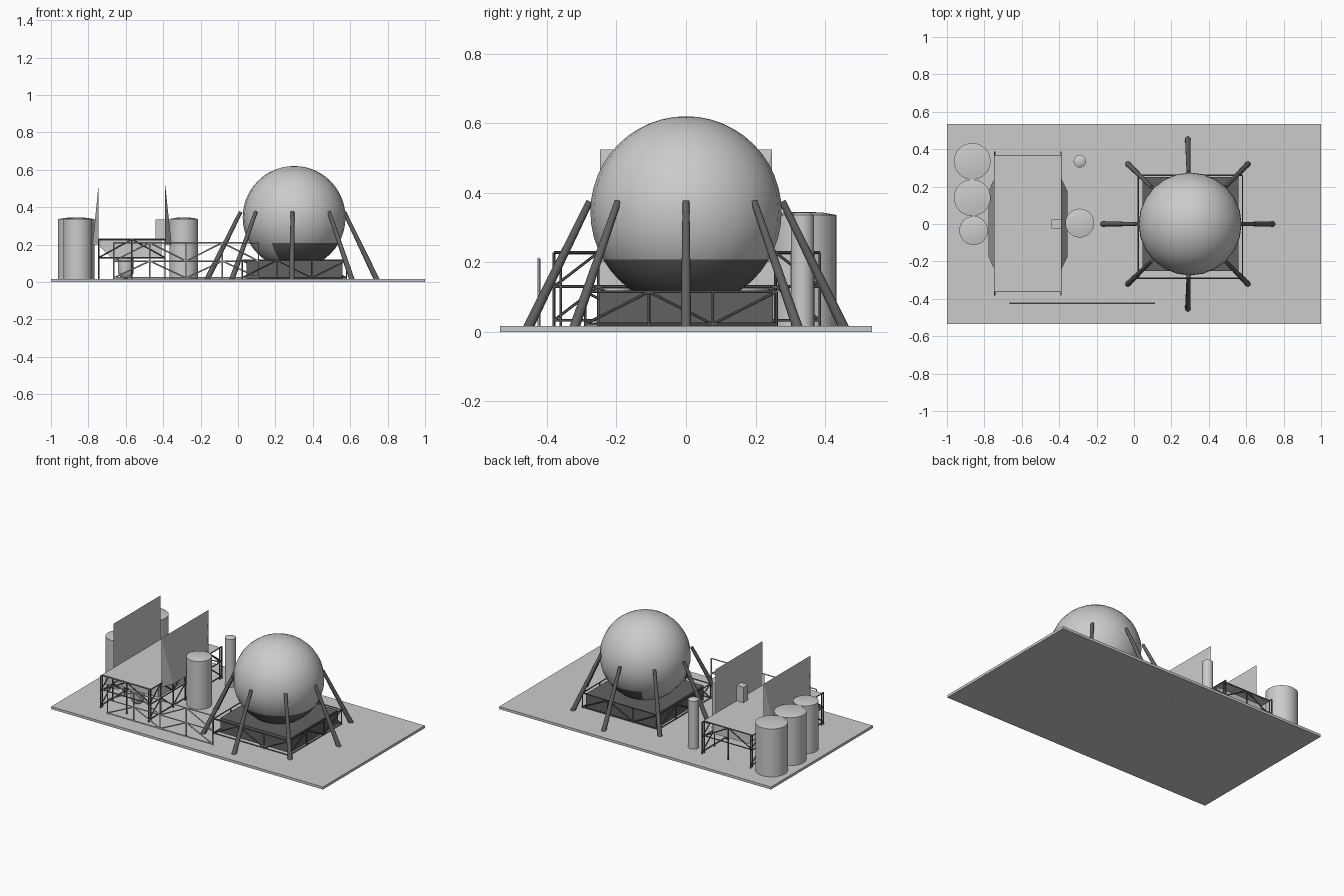
import bpy, bmesh
from math import radians, cos, sin, pi, atan2
from mathutils import Vector

if "Cube" in bpy.data.objects:
    bpy.data.objects.remove(bpy.data.objects["Cube"])

dark = bpy.data.materials.new("dark_steel")
dark.diffuse_color = (0.12, 0.12, 0.12, 1)
dark.use_nodes = True
dark.node_tree.nodes["Principled BSDF"].inputs["Base Color"].default_value = dark.diffuse_color


def finish(name, bm, smooth=False, mat=None):
    bmesh.ops.recalc_face_normals(bm, faces=bm.faces[:])
    me = bpy.data.meshes.new(name)
    bm.to_mesh(me)
    bm.free()
    ob = bpy.data.objects.new(name, me)
    bpy.context.collection.objects.link(ob)
    if mat:
        me.materials.append(mat)
    if smooth:
        bpy.ops.object.select_all(action='DESELECT')
        ob.select_set(True)
        bpy.context.view_layer.objects.active = ob
        bpy.ops.object.shade_smooth_by_angle(angle=radians(35))
    return ob


def box(name, lo, hi, mat=None):
    bm = bmesh.new()
    bmesh.ops.create_cube(bm, size=1)
    for v in bm.verts:
        v.co = Vector([lo[i] + (v.co[i] + 0.5) * (hi[i] - lo[i]) for i in range(3)])
    return finish(name, bm, mat=mat)


def lathe(name, x, y, profile, n=32):
    """Turn an (r, z) profile around a vertical axis and cap the ends."""
    bm = bmesh.new()
    rings = [[bm.verts.new((x + r * cos(2 * pi * i / n), y + r * sin(2 * pi * i / n), z))
              for i in range(n)] for r, z in profile]
    for a, b in zip(rings, rings[1:]):
        for i in range(n):
            bm.faces.new((a[i], a[(i + 1) % n], b[(i + 1) % n], b[i]))
    bm.faces.new(rings[0])
    bm.faces.new(rings[-1])
    return finish(name, bm, True)


def bar(bm, a, b, r1, r2=None, n=6):
    a, b = Vector(a), Vector(b)
    rot = (b - a).to_track_quat('Z', 'Y').to_matrix().to_4x4()
    rot.translation = (a + b) / 2
    bmesh.ops.create_cone(bm, cap_ends=True, segments=n, radius1=r1,
                          radius2=r1 if r2 is None else r2, depth=(b - a).length, matrix=rot)


def truss(bm, a, b, zs, bays, r=0.004, cross=False):
    """Upright lattice wall from a to b with rails at each height in zs."""
    pts = [Vector((*a, 0)).lerp(Vector((*b, 0)), i / bays) for i in range(bays + 1)]
    at = lambda i, z: pts[i] + Vector((0, 0, z))
    for z in zs:
        bar(bm, at(0, z), at(bays, z), r)
    for i in range(bays + 1):
        bar(bm, at(i, 0.015), at(i, zs[-1]), r)
    for i in range(bays):
        for lo, hi in zip(zs, zs[1:]):
            s = i % 2
            bar(bm, at(i + s, lo), at(i + 1 - s, hi), r)
            if cross:
                bar(bm, at(i + 1 - s, lo), at(i + s, hi), r)


# Ground plate
box("base_plate", (-1, -0.535, 0), (1, 0.535, 0.017))

# Spherical tank with a dark lower band on its right side
bm = bmesh.new()
bmesh.ops.create_uvsphere(bm, u_segments=24, v_segments=24, radius=0.275)
for v in bm.verts:
    v.co += Vector((0.3, 0, 0.345))
for f in bm.faces:
    c = f.calc_center_median()
    if c.z < 0.2 and abs(atan2(c.y, c.x - 0.3)) < radians(120):
        f.material_index = 1
sphere = finish("sphere_tank", bm, True)
sphere.data.materials.append(None)
sphere.data.materials.append(dark)
for p in sphere.data.polygons:
    c = p.center
    p.material_index = int(c.z < 0.2 and abs(atan2(c.y, c.x - 0.3)) < radians(120))

# Eight splayed legs
for i in range(8):
    c, s = cos(i * pi / 4), sin(i * pi / 4)
    bm = bmesh.new()
    bar(bm, (0.288 + 0.457 * c, 0.457 * s, 0.006), (0.291 + 0.277 * c, 0.277 * s, 0.375), 0.015, 0.010, 12)
    finish(f"tank_leg_{i + 1}", bm, True, dark)

# Platform under the sphere and its lattice surround
box("tank_platform", (0.045, -0.25, 0.015), (0.56, 0.25, 0.112), dark)
bm = bmesh.new()
ring = [(0.022, -0.29), (0.58, -0.29), (0.58, 0.26), (0.022, 0.26)]
for a, b in zip(ring, ring[1:] + ring[:1]):
    truss(bm, a, b, (0.022, 0.115), 3)
finish("platform_lattice", bm, mat=dark)

# Upright cylinders with slightly domed tops
for name, x, y, r in (("rear_tank", -0.865, 0.335, 0.098), ("middle_tank", -0.865, 0.14, 0.098),
                      ("front_tank", -0.857, -0.035, 0.077), ("centre_tank", -0.29, 0.005, 0.077),
                      ("slim_tank", -0.29, 0.335, 0.033)):
    lathe(name, x, y, [(r, 0.015), (r, 0.336), (r * 0.6, 0.343), (r * 0.1, 0.345)])

# Raised deck, chamfered body below and small vessel
box("deck", (-0.745, -0.362, 0.222), (-0.39, 0.365, 0.232))
bm = bmesh.new()
sec = [(-0.735, 0.225), (-0.735, 0.185), (-0.67, 0.125), (-0.41, 0.125), (-0.41, 0.225)]
face = bm.faces.new([bm.verts.new((x, -0.25, z)) for x, z in sec])
ext = bmesh.ops.extrude_face_region(bm, geom=[face])
for v in ext["geom"]:
    if isinstance(v, bmesh.types.BMVert):
        v.co.y = 0.3
finish("deck_body", bm)
lathe("small_vessel", -0.6, -0.2,
      [(0.008, 0.016)] + [(0.042 * sin(k * pi / 10), 0.058 - 0.042 * cos(k * pi / 10)) for k in range(1, 6)]
      + [(0.042, 0.126)], 20)
box("control_box", (-0.44, -0.025, 0.23), (-0.388, 0.025, 0.335))

# Lattice walls around the deck
bm = bmesh.new()
for x in (-0.745, -0.39):
    truss(bm, (x, -0.38), (x, 0.385), (0.033, 0.13, 0.228), 6)
for y in (-0.36, 0.365):
    truss(bm, (-0.745, y), (-0.39, y), (0.13, 0.228), 2)
finish("deck_lattice", bm, mat=dark)

# Wedge shields on both sides of the deck
for name, xi, xo in (("left_shield", -0.745, -0.778), ("right_shield", -0.39, -0.355)):
    bm = bmesh.new()
    P = [(xi, -0.247, 0.525), (xi, 0.247, 0.525), (xi, 0.247, 0.2), (xi, -0.247, 0.2),
         (xo, -0.175, 0.2), (xo, 0.175, 0.2)]
    bmesh.ops.convex_hull(bm, input=[bm.verts.new(p) for p in P])
    finish(name, bm)

# Long pipe rack along the front
bm = bmesh.new()
truss(bm, (-0.665, -0.423), (0.11, -0.423), (0.022, 0.112, 0.21), 4, 0.004)
finish("front_pipe_rack", bm)
